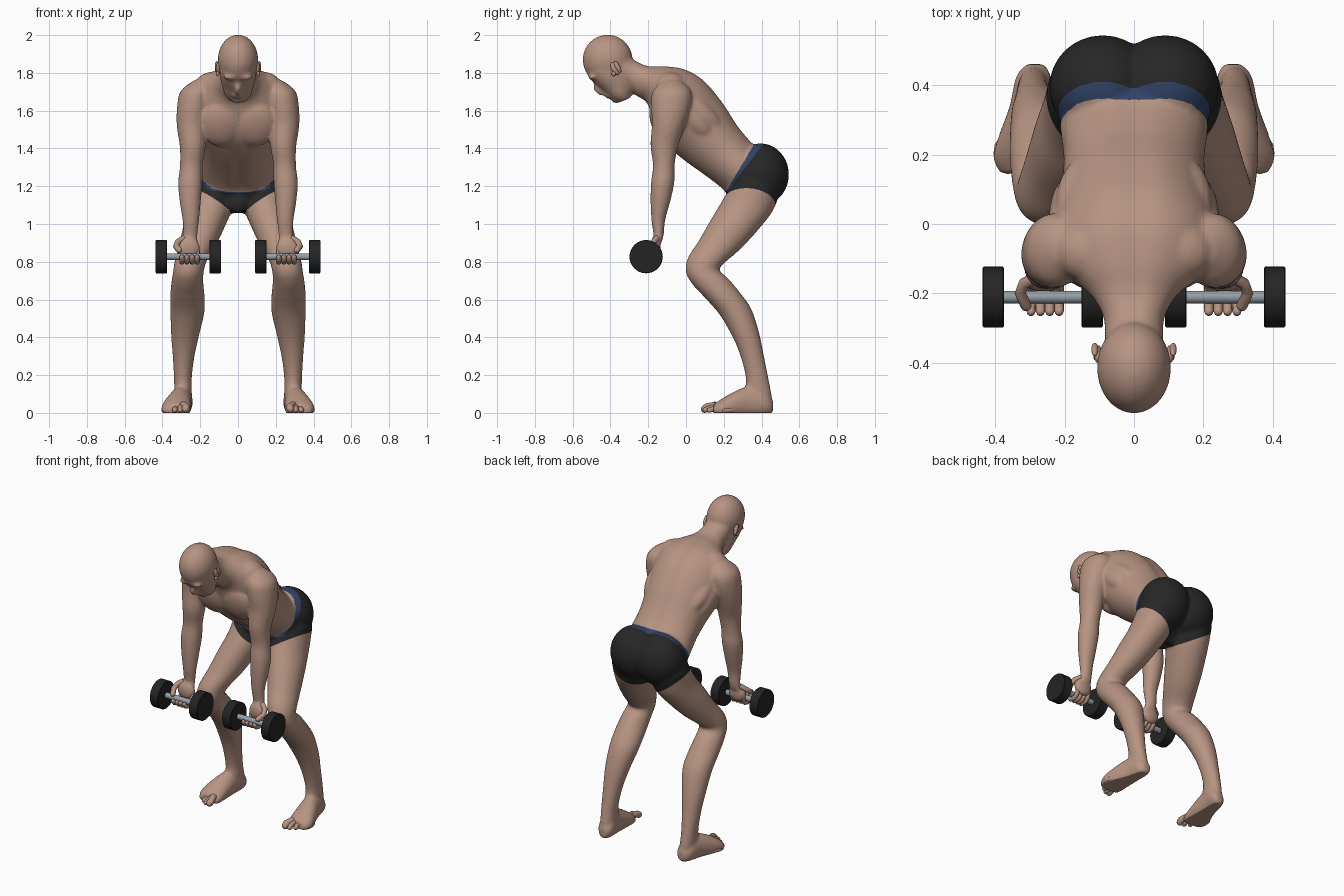
import bpy, bmesh, math
from mathutils import Vector, Matrix

cube = bpy.data.objects.get("Cube")
if cube:
    bpy.data.objects.remove(cube)


def material(name, rgb, rough=0.7):
    m = bpy.data.materials.new(name)
    m.use_nodes = True
    m.diffuse_color = (*rgb, 1)
    node = next(n for n in m.node_tree.nodes if n.type == "BSDF_PRINCIPLED")
    node.inputs["Base Color"].default_value = (*rgb, 1)
    node.inputs["Roughness"].default_value = rough
    return m


skin = material("skin", (.47, .295, .225))
black_cloth = material("black cloth", (.02, .02, .02))
blue_band = material("blue waistband", (.03, .055, .13))
steel = material("steel", (.30, .35, .39))
rubber = material("black rubber", (.018, .018, .018))


def add_object(name, data, mats):
    ob = bpy.data.objects.new(name, data)
    bpy.context.collection.objects.link(ob)
    for m in mats:
        data.materials.append(m)
    return ob


def evaluated_mesh(ob):
    """Replace an object by the plain mesh its modifiers or curves produce."""
    dg = bpy.context.evaluated_depsgraph_get()
    mesh = bpy.data.meshes.new_from_object(ob.evaluated_get(dg))
    bpy.data.objects.remove(ob)
    mesh.materials.clear()
    return mesh


def smooth(stations, steps=5):
    """Catmull-Rom interpolation through cross-section stations."""
    out = []
    for i in range(len(stations) - 1):
        quad = [stations[min(max(i + k, 0), len(stations) - 1)] for k in (-1, 0, 1, 2)]
        for s in range(steps):
            t = s / steps
            out.append([b + .5 * t * (c - a + t * (2*a - 5*b + 4*c - d + t * (3*(b - c) + d - a)))
                        for a, b, c, d in zip(*quad)])
    return out + [stations[-1]]


def loft(bm, stations, side=1, groove=0, segs=48):
    """Elliptical tube; station = front y, z, back y, z, centre x, half width."""
    rings = []
    for fy, fz, by, bz, x, hw in smooth(stations):
        mid = Vector((x * side, (fy + by) / 2, (fz + bz) / 2))
        half = Vector((0, (by - fy) / 2, (bz - fz) / 2))
        ring = []
        for k in range(segs):
            a = 2 * math.pi * k / segs
            dip = 1 - groove * (math.exp(-(math.sin(a) / .2) ** 2))
            ring.append(bm.verts.new(mid + half * math.cos(a) * dip
                                     + Vector((hw * math.sin(a), 0, 0))))
        rings.append(ring)
    for r, q in zip(rings, rings[1:]):
        for k in range(segs):
            j = (k + 1) % segs
            bm.faces.new((r[k], r[j], q[j], q[k]))
    bm.faces.new(rings[0][::-1])
    bm.faces.new(rings[-1])


def blob(bm, centre, radii, tilt=0):
    mat = (Matrix.Translation(centre) @ Matrix.Rotation(tilt, 4, "X")
           @ Matrix.Diagonal((*radii, 1)))
    bmesh.ops.create_uvsphere(bm, u_segments=32, v_segments=20, radius=1, matrix=mat)


# Cross-sections of the body
torso = [(.32, 1.05, .48, 1.20, 0, .10), (.24, 1.09, .475, 1.37, 0, .20),
         (.20, 1.17, .37, 1.42, 0, .213), (.10, 1.25, .28, 1.52, 0, .203),
         (.0, 1.32, .20, 1.645, 0, .212), (-.08, 1.385, .10, 1.765, 0, .235),
         (-.14, 1.45, .0, 1.825, 0, .245), (-.18, 1.56, -.10, 1.84, 0, .20),
         (-.21, 1.64, -.20, 1.84, 0, .125), (-.27, 1.68, -.27, 1.87, 0, .088),
         (-.36, 1.75, -.32, 1.91, 0, .085)]
jaw = [(-.53, 1.83, -.31, 1.90, 0, .10), (-.52, 1.785, -.31, 1.84, 0, .098),
       (-.482, 1.743, -.30, 1.80, 0, .093), (-.438, 1.703, -.29, 1.76, 0, .083),
       (-.395, 1.663, -.29, 1.71, 0, .070), (-.355, 1.642, -.29, 1.67, 0, .048)]
arm = [(-.12, 1.76, -.03, 1.76, .195, .04), (-.175, 1.705, .025, 1.705, .22, .083),
       (-.185, 1.63, .025, 1.62, .235, .087), (-.18, 1.53, -.01, 1.51, .245, .079),
       (-.188, 1.42, -.045, 1.40, .24, .068), (-.175, 1.31, -.06, 1.31, .247, .060),
       (-.185, 1.22, -.062, 1.22, .253, .064), (-.188, 1.12, -.083, 1.12, .253, .056),
       (-.183, 1.02, -.11, 1.02, .25, .044), (-.172, .94, -.118, .94, .253, .038),
       (-.172, .90, -.13, .90, .255, .042)]
leg = [(.27, 1.26, .50, 1.18, .135, .115), (.19, 1.12, .46, 1.07, .145, .118),
       (.13, 1.02, .37, .955, .18, .110), (.07, .915, .28, .86, .215, .098),
       (.01, .82, .20, .79, .25, .085), (.0, .745, .178, .755, .262, .081),
       (.035, .68, .225, .71, .268, .084), (.10, .61, .295, .625, .268, .091),
       (.178, .52, .348, .545, .268, .090), (.248, .40, .388, .42, .28, .074),
       (.292, .29, .413, .30, .288, .057), (.317, .18, .437, .18, .292, .047),
       (.31, .10, .455, .08, .29, .046), (.33, .03, .45, .02, .288, .04)]
foot = [(.46, .07, .463, .01, .285, .024), (.41, .12, .44, -.01, .29, .05),
        (.33, .14, .35, -.025, .302, .057), (.25, .11, .26, -.03, .318, .072),
        (.19, .075, .19, -.03, .327, .079), (.145, .045, .145, -.02, .322, .064)]

bm = bmesh.new()
loft(bm, torso, groove=.06)
loft(bm, jaw)
blob(bm, (0, -.415, 1.87), (.107, .132, .132))             # cranium
blob(bm, (0, -.456, 1.714), (.018, .029, .042), .9)        # nose
blob(bm, (0, -.412, 1.682), (.033, .018, .020), .9)        # mouth
blob(bm, (0, -.370, 1.657), (.034, .025, .018))            # chin
blob(bm, (0, .25, 1.125), (.065, .042, .07), -.3)          # front of trunks
for side in (1, -1):
    loft(bm, arm, side)
    loft(bm, leg, side)
    loft(bm, foot, side)
    blob(bm, (side * .09, .395, 1.262), (.155, .15, .165))        # buttock
    blob(bm, (side * .09, -.128, 1.53), (.115, .055, .125), .35)  # chest
    blob(bm, (side * .04, -.496, 1.778), (.036, .022, .014), .3)  # brow
    blob(bm, (side * .125, .06, 1.61), (.10, .065, .18), .85)     # shoulder blade
    blob(bm, (side * .17, .02, 1.58), (.075, .075, .17), .75)     # side back muscle
    blob(bm, (side * .115, -.08, 1.735), (.115, .09, .073))       # shoulder slope
    blob(bm, (side * .262, -.165, .872), (.062, .030, .058))      # palm
bmesh.ops.recalc_face_normals(bm, faces=bm.faces)
mesh = bpy.data.meshes.new("body")
bm.to_mesh(mesh)
bm.free()

# Fuse the parts into one skin
raw = add_object("body_raw", mesh, [])
fuse = raw.modifiers.new("fuse", "REMESH")
fuse.mode = "VOXEL"
fuse.voxel_size = .009
relax = raw.modifiers.new("relax", "SMOOTH")
relax.factor = .5
relax.iterations = 8
bpy.context.view_layer.update()
mesh = evaluated_mesh(raw)

# Cut the edges of the trunks and waistband, then colour by region
planes = [((0, .36, 1.42), (0, .25, -.15)), ((0, .405, 1.42), (0, .25, -.188))]
hems = [((s * .25, .24, 1.21), (-.675 * s, .211, 1)) for s in (1, -1)]


def beyond(p, plane):
    return (p - Vector(plane[0])).dot(Vector(plane[1])) > 0


bm = bmesh.new()
bm.from_mesh(mesh)
for co, no in planes + hems:
    faces = [f for f in bm.faces if f.calc_center_median().y > .1
             and f.calc_center_median().z > .95]
    geom = set(faces)
    for f in faces:
        geom.update(f.edges, f.verts)
    bmesh.ops.bisect_plane(bm, geom=list(geom), plane_co=co, plane_no=no, dist=.0005)
for v in bm.verts:
    v.co.z = max(v.co.z, 0)
body = add_object("body", mesh, [skin, black_cloth, blue_band])
for f in bm.faces:
    f.smooth = True
    p = f.calc_center_median()
    f.material_index = 0
    if p.y > .1 and beyond(p, planes[0]) and beyond(p, hems[0 if p.x > 0 else 1]):
        f.material_index = 1 if beyond(p, planes[1]) else 2
bm.to_mesh(body.data)
bm.free()


def digits(name, paths):
    """Rounded fingers or toes; each path is (points, radius)."""
    cu = bpy.data.curves.new(name, "CURVE")
    cu.dimensions = "3D"
    cu.bevel_depth = 1
    cu.bevel_resolution = 3
    cu.use_fill_caps = True
    for pts, r in paths:
        a, b = Vector(pts[-2]), Vector(pts[-1])
        pts = pts + [b + (b - a).normalized() * r * f for f in (.6, .9, 1)]
        sp = cu.splines.new("POLY")
        sp.points.add(len(pts) - 1)
        for p, co, k in zip(sp.points, pts, [1] * (len(pts) - 3) + [.8, .43, .05]):
            p.co = (*co, 1)
            p.radius = r * k
    mesh = evaluated_mesh(add_object(name + "_curve", cu, []))
    mesh.polygons.foreach_set("use_smooth", [True] * len(mesh.polygons))
    add_object(name, mesh, [skin])


def primitive(name, make, mat, bevel=0):
    bm = bmesh.new()
    make(bm)
    if bevel:
        rim = [e for e in bm.edges if e.calc_face_angle(0) > 1]
        bmesh.ops.bevel(bm, geom=rim, offset=bevel, segments=3, affect="EDGES")
    mesh = bpy.data.meshes.new(name)
    bm.to_mesh(mesh)
    bm.free()
    ob = add_object(name, mesh, [mat])
    bpy.ops.object.select_all(action="DESELECT")
    ob.select_set(True)
    bpy.context.view_layer.objects.active = ob
    bpy.ops.object.shade_smooth_by_angle(angle=math.radians(40))


def cylinder(name, x, radius, length, mat, bevel=0):
    place = Matrix.Translation((x, -.211, .827)) @ Matrix.Rotation(math.pi / 2, 4, "Y")
    primitive(name, lambda bm: bmesh.ops.create_cone(
        bm, cap_ends=True, segments=40, radius1=radius, radius2=radius,
        depth=length, matrix=place), mat, bevel)


for side, label in ((1, "left"), (-1, "right")):
    # Dumbbell
    cylinder(label + "_dumbbell_bar", side * .263, .018, .30, steel)
    cylinder(label + "_dumbbell_inner_weight", side * .121, .088, .062, rubber, .003)
    cylinder(label + "_dumbbell_outer_weight", side * .406, .088, .062, rubber, .003)
    # Fingers curl under the bar, the thumb wraps the outer side
    paths = []
    for i in range(4):
        x = side * (.216 + .027 * i)
        paths.append(([(x, -.165, .86), (x, -.174, .825), (x, -.19, .804),
                       (x, -.215, .798), (x, -.238, .806), (x, -.252, .825)], .0135))
    paths.append(([(side * .285, -.155, .925), (side * .318, -.172, .905),
                   (side * .328, -.20, .882), (side * .312, -.235, .862)], .0165))
    digits(label + "_fingers", paths)
    # Toes, from the big one to the little one
    paths = []
    for i in range(5):
        r = .021 if i == 0 else .0165 - .001 * i
        x = .274 + .029 * i
        tip = .078 + .004 * i + .006 * i * i
        paths.append(([(side * (.29 + .018 * i), tip + .08, .04 - .006 * i),
                       (side * x, tip + .035, r + .010 - .002 * i),
                       (side * (x + .003), tip + r, r)], r))
    digits(label + "_toes", paths)

    # Ear with a raised rim
    def ear(bm):
        blob(bm, (side * .104, -.375, 1.823), (.012, .021, .036), .5)
        blob(bm, (side * .113, -.362, 1.832), (.010, .012, .034), .5)
        blob(bm, (side * .108, -.383, 1.795), (.009, .011, .013))
    primitive(label + "_ear", ear, skin)
